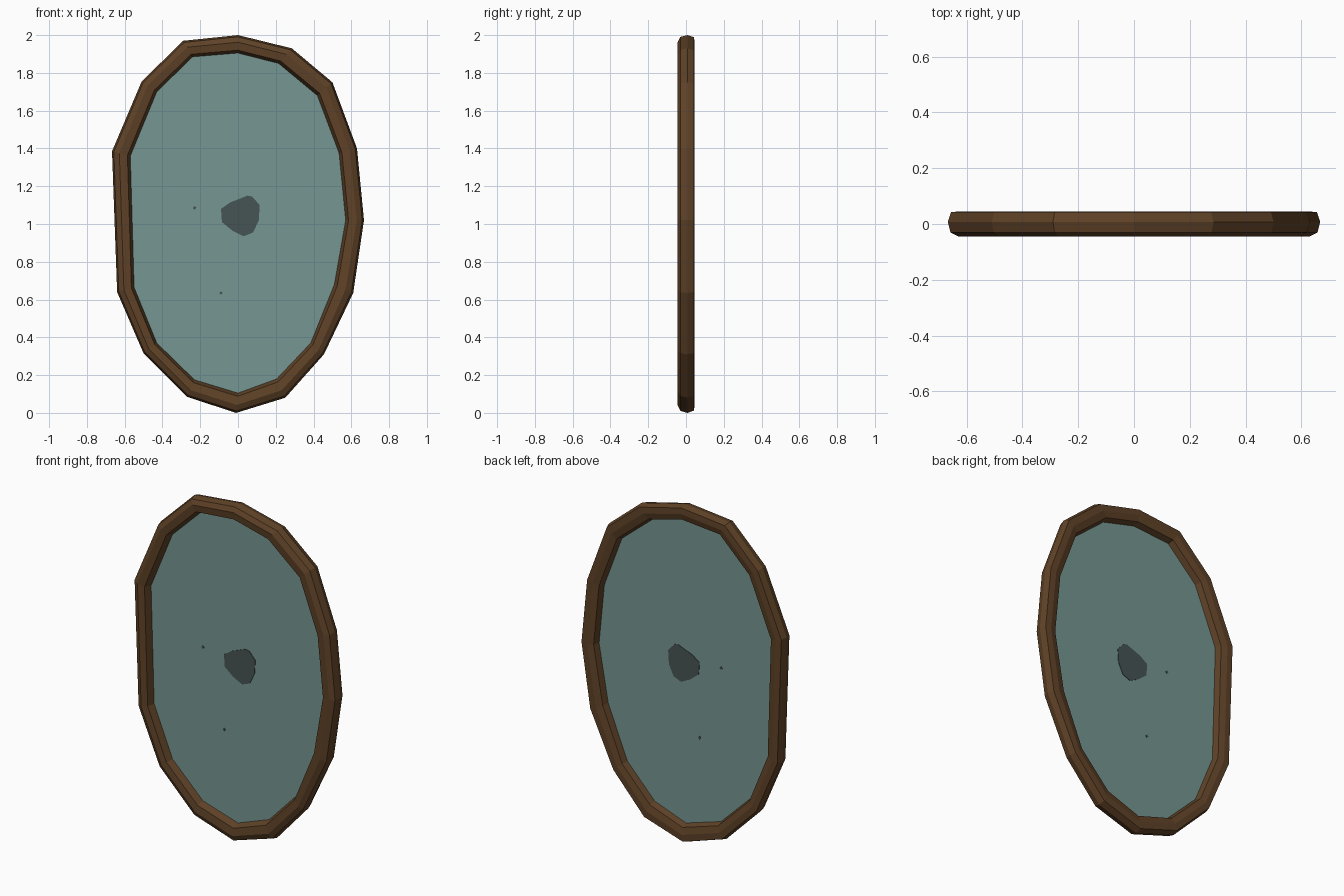
import bpy

if "Cube" in bpy.data.objects:
    bpy.data.objects.remove(bpy.data.objects["Cube"])

# Hand-carved oval outline: outer rim and matching inner rim (x, z)
OUTER = [(0, 2.0), (.285, 1.93), (.50, 1.75), (.63, 1.40), (.667, 1.02),
         (.61, .635), (.455, .31), (.25, .08), (-.01, 0), (-.27, .085),
         (-.50, .315), (-.64, .64), (-.667, 1.385), (-.51, 1.755), (-.29, 1.97)]
INNER = [(0, 1.905), (.215, 1.85), (.42, 1.68), (.535, 1.375), (.57, 1.02),
         (.51, .68), (.385, .37), (.205, .18), (0, .105), (-.23, .175),
         (-.43, .37), (-.55, .665), (-.57, 1.36), (-.43, 1.70), (-.24, 1.885)]
# Frame cross-section: (share of the way from outer to inner rim, y)
SECTION = [(0, .008), (.10, -.03), (.40, -.045), (.84, -.04),
           (1, 0), (.88, .035), (.50, .045), (.12, .043)]
# Dark worn patch in the middle of the glass (x, z)
PATCH = [(-.09, 1.08), (-.04, 1.115), (.0, 1.13), (.05, 1.15), (.075, 1.145),
         (.115, 1.10), (.11, 1.02), (.08, .955), (.03, .935), (-.03, .965),
         (-.085, 1.01)]


def material(name, rgba):
    m = bpy.data.materials.new(name)
    m.diffuse_color = rgba
    m.use_nodes = True
    m.node_tree.nodes["Principled BSDF"].inputs["Base Color"].default_value = m.diffuse_color
    return m


def add_mesh(name, verts, faces, mat):
    me = bpy.data.meshes.new(name)
    me.from_pydata(verts, [], faces)
    me.materials.append(mat)
    ob = bpy.data.objects.new(name, me)
    bpy.context.collection.objects.link(ob)
    return ob


def plate(name, outline, thick, mat):
    n = len(outline)
    verts = [(x, y, z) for y in (-thick / 2, thick / 2) for x, z in outline]
    faces = [tuple(range(n)), tuple(range(2 * n - 1, n - 1, -1))]
    faces += [(i, i + n, (i + 1) % n + n, (i + 1) % n) for i in range(n)]
    return add_mesh(name, verts, faces, mat)


wood = material("dark brown wood", (.114, .054, .020, 1))
glass = material("pale teal glass", (.181, .305, .287, .8))
worn = material("dark worn glass", (.061, .089, .087, 1))

# Frame: section swept around the oval
n, k = len(OUTER), len(SECTION)
verts = [(ox + (ix - ox) * t, y, oz + (iz - oz) * t)
         for (ox, oz), (ix, iz) in zip(OUTER, INNER) for t, y in SECTION]
faces = [(i * k + j, i * k + (j + 1) % k,
          (i + 1) % n * k + (j + 1) % k, (i + 1) % n * k + j)
         for i in range(n) for j in range(k)]
add_mesh("oval_frame", verts, faces, wood)

# Glass pane: one flat sheet meeting the inner rim
add_mesh("glass_pane", [(x, 0, z) for x, z in INNER],
         [tuple(reversed(range(n)))], glass)

# Worn patch and two specks, showing on both sides
plate("worn_patch", PATCH, .006, worn)
for i, (x, z) in enumerate([(-.23, 1.085), (-.09, .635)]):
    r = .01
    plate(f"worn_speck_{i + 1}",
          [(x - r, z), (x, z + r), (x + r, z), (x, z - r)], .006, worn)
